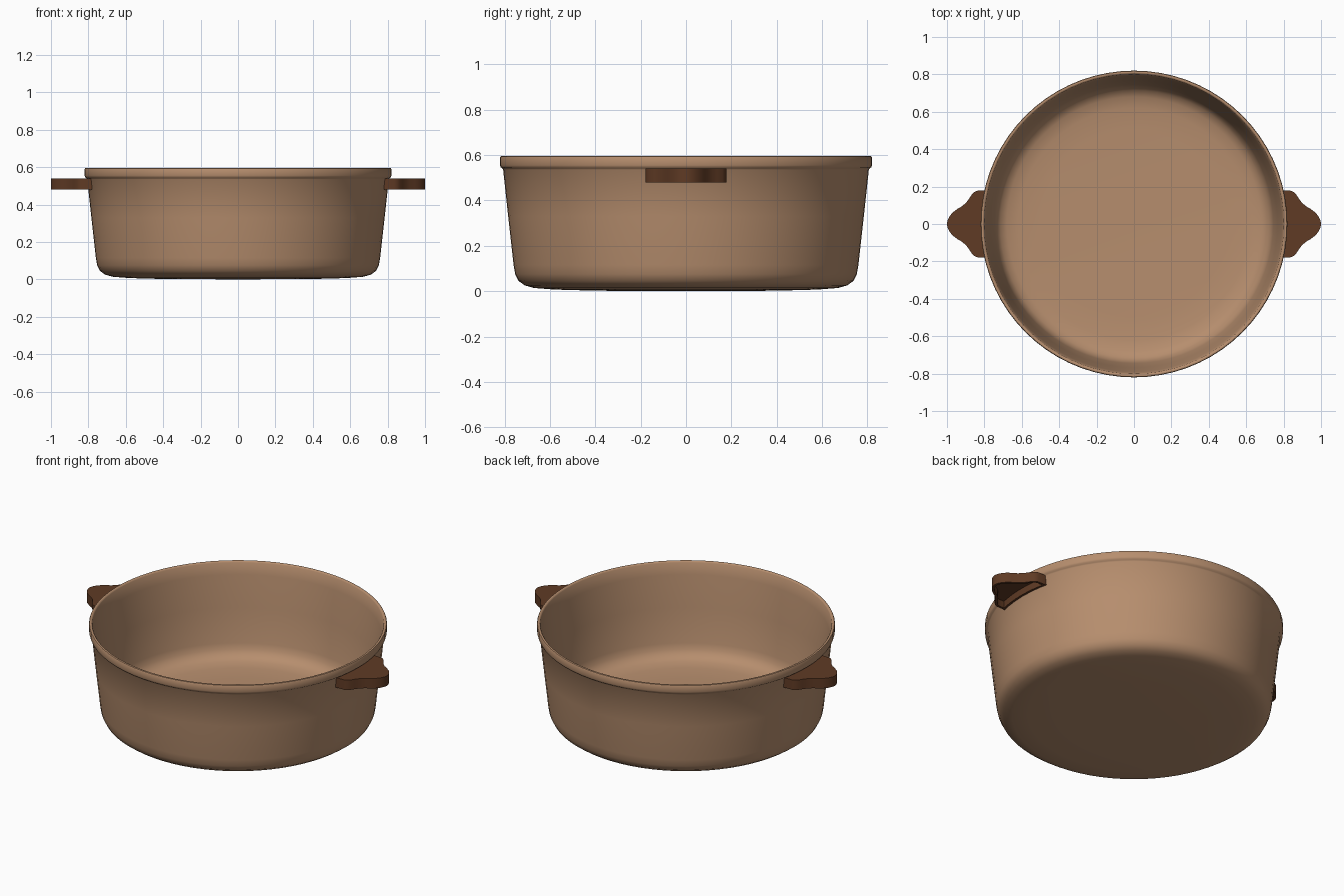
import bpy, bmesh, math
from mathutils import Matrix, Vector

if "Cube" in bpy.data.objects:
    bpy.data.objects.remove(bpy.data.objects["Cube"])


def material(name, rgb):
    m = bpy.data.materials.new(name)
    m.diffuse_color = (*rgb, 1)
    m.use_nodes = True
    m.node_tree.nodes["Principled BSDF"].inputs["Base Color"].default_value = m.diffuse_color
    return m


tan = material("tan_enamel", (0.47, 0.27, 0.155))
brown = material("dark_brown", (0.115, 0.043, 0.018))


def finish(bm, name, mat, angle):
    bmesh.ops.recalc_face_normals(bm, faces=bm.faces)
    me = bpy.data.meshes.new(name)
    bm.to_mesh(me)
    bm.free()
    ob = bpy.data.objects.new(name, me)
    bpy.context.collection.objects.link(ob)
    me.materials.append(mat)
    bpy.ops.object.select_all(action='DESELECT')
    ob.select_set(True)
    bpy.context.view_layer.objects.active = ob
    bpy.ops.object.shade_smooth_by_angle(angle=math.radians(angle))
    return ob


# Pot: one lathe profile, outside from base centre up, over the rim, down inside
profile = [(0, 0), (0.40, 0.002), (0.58, 0.007), (0.67, 0.014), (0.71, 0.025),
           (0.738, 0.045), (0.753, 0.075), (0.76, 0.115), (0.784, 0.33),
           (0.806, 0.535), (0.810, 0.541), (0.817, 0.546), (0.82, 0.555),
           (0.82, 0.588), (0.817, 0.594), (0.811, 0.596), (0.805, 0.594),
           (0.801, 0.588), (0.79, 0.52), (0.768, 0.33), (0.745, 0.125),
           (0.735, 0.09), (0.715, 0.06), (0.68, 0.042), (0.62, 0.032),
           (0.50, 0.027), (0, 0.025)]
bm = bmesh.new()
vs = [bm.verts.new((r, 0, z)) for r, z in profile]
es = [bm.edges.new(p) for p in zip(vs, vs[1:])]
bmesh.ops.spin(bm, geom=vs + es, axis=(0, 0, 1), cent=(0, 0, 0),
               angle=math.tau, steps=72, use_merge=False)
bmesh.ops.remove_doubles(bm, verts=bm.verts, dist=1e-4)
finish(bm, "pot_body", tan, 40)


# Handles: bell-shaped outline, extruded, hollowed from below
def handle(name, turn):
    half = [(0.836, 0.178), (0.852, 0.172), (0.866, 0.160), (0.880, 0.138),
            (0.897, 0.115), (0.918, 0.096), (0.945, 0.080), (0.968, 0.063),
            (0.986, 0.042), (0.997, 0.020)]
    arc = [(0.799 * math.cos(a), 0.799 * math.sin(a))
           for a in (math.radians(-12.9 + 25.8 * i / 8) for i in range(9))]
    outline = arc + half + [(1.0, 0)] + [(x, -y) for x, y in reversed(half)]
    bm = bmesh.new()
    low = bm.faces.new([bm.verts.new((x, y, 0.48)) for x, y in outline])
    ext = bmesh.ops.extrude_face_region(bm, geom=[low], use_keep_orig=True)
    top = [g for g in ext["geom"] if isinstance(g, bmesh.types.BMVert)]
    bmesh.ops.translate(bm, verts=top, vec=Vector((0, 0, 0.06)))
    bmesh.ops.recalc_face_normals(bm, faces=bm.faces)
    low = min(bm.faces, key=lambda f: f.calc_center_median().z)
    bmesh.ops.inset_region(bm, faces=[low], thickness=0.014,
                           use_even_offset=True)
    deep = bmesh.ops.extrude_discrete_faces(bm, faces=[low])["faces"][0]
    bmesh.ops.translate(bm, verts=deep.verts, vec=Vector((0, 0, 0.042)))
    bmesh.ops.rotate(bm, verts=bm.verts, cent=(0, 0, 0),
                     matrix=Matrix.Rotation(turn, 3, 'Z'))
    finish(bm, name, brown, 40)


handle("right_handle", 0)
handle("left_handle", math.pi)
